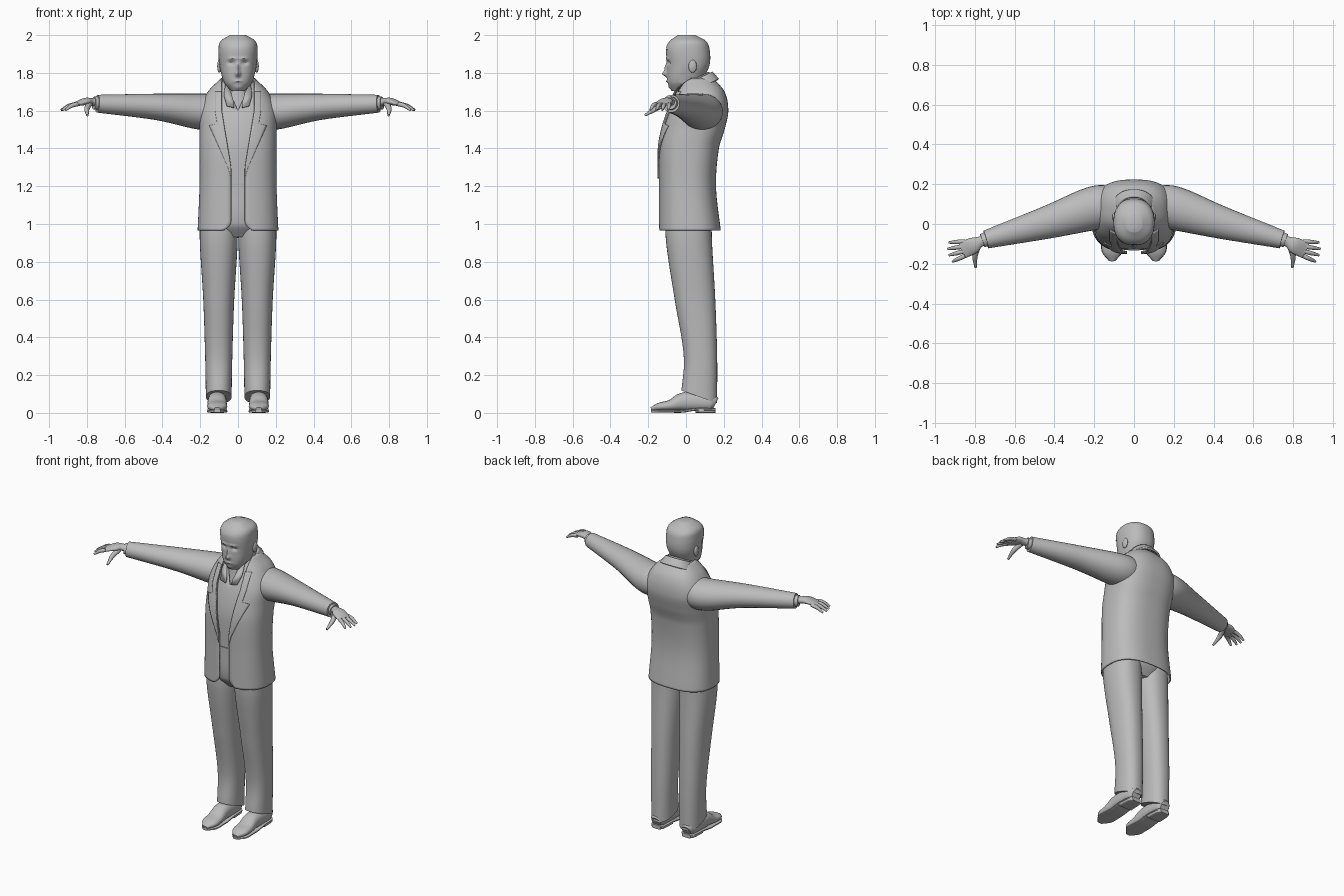
import bpy, bmesh
from math import asin, copysign, cos, pi, radians, sin, exp
from mathutils import Vector

cube = bpy.data.objects.get("Cube")
if cube:
    bpy.data.objects.remove(cube)

grey = bpy.data.materials.new("plain grey")
grey.use_nodes = True
COLOUR = (0.5, 0.5, 0.5, 1)
grey.diffuse_color = COLOUR
grey.node_tree.nodes["Principled BSDF"].inputs["Base Color"].default_value = COLOUR


def slope(keys, index, column):
    before, after = keys[max(index - 1, 0)], keys[min(index + 1, len(keys) - 1)]
    return (after[column] - before[column]) / (after[0] - before[0])


def at(keys, where):
    """Smoothly interpolate the rows of keys by their first value."""
    i = max(j for j in range(len(keys) - 1) if j == 0 or keys[j][0] <= where)
    low, high = keys[i], keys[i + 1]
    span = high[0] - low[0]
    t = (where - low[0]) / span
    ease = t * t * (3 - 2 * t)
    return [low[c] + (high[c] - low[c]) * ease
            + span * t * (1 - t) * ((1 - t) * slope(keys, i, c) - t * slope(keys, i + 1, c))
            for c in range(len(low))]


def spread(start, end, count):
    return [start + (end - start) * i / count for i in range(count + 1)]


def finish(name, bm, thick=0):
    bmesh.ops.remove_doubles(bm, verts=bm.verts, dist=0.0002)
    bmesh.ops.recalc_face_normals(bm, faces=bm.faces)
    mesh = bpy.data.meshes.new(name)
    bm.to_mesh(mesh)
    bm.free()
    mesh.materials.append(grey)
    part = bpy.data.objects.new(name, mesh)
    bpy.context.collection.objects.link(part)
    bpy.ops.object.select_all(action="DESELECT")
    part.select_set(True)
    bpy.context.view_layer.objects.active = part
    bpy.ops.object.shade_smooth_by_angle(angle=radians(40))
    if thick:
        shell = part.modifiers.new("thickness", "SOLIDIFY")
        shell.thickness = thick
        shell.offset = 0


def skin(name, rings, caps=True, warp=None, thick=0, side=1):
    """Join rows of points into a surface."""
    bm = bmesh.new()
    rows = []
    for ring in rings:
        points = [warp(Vector(p)) if warp else Vector(p) for p in ring]
        rows.append([bm.verts.new((p.x * side, p.y, p.z)) for p in points])
    for lower, upper in zip(rows, rows[1:]):
        for i in range(len(lower) - 1):
            bm.faces.new((lower[i], lower[i + 1], upper[i + 1], upper[i]))
    if caps:
        for row in (rows[0], rows[-1]):
            bm.faces.new(row[:-1])
    finish(name, bm, thick)


def oval(angle, power):
    return [copysign(abs(f) ** (2 / power), f) for f in (cos(angle), sin(angle))]


def closed(z):
    return 0


def level(name, keys, gap=closed, centre=0, steps=40, segs=64, power=2.3, **options):
    """Stack level rings; each key is z, half width, front y, back y."""
    rings = []
    for z in spread(keys[0][0], keys[-1][0], steps):
        z, width, front, back = at(keys, z)
        start = asin(min(0.97, gap(z) / width) ** (power / 2))
        ring = []
        for angle in spread(start - pi / 2, 1.5 * pi - start, segs):
            u, v = oval(angle, power)
            ring.append((centre + width * u, (front + back + (back - front) * v) / 2, z))
        rings.append(ring)
    skin(name, rings, **options)


def tube(name, keys, steps=24, segs=28, power=2, **options):
    """Sweep rings along a path; each key is x, y, z, half width, half height."""
    rows = [(i, *key) for i, key in enumerate(keys)]
    path = [at(rows, s)[1:] for s in spread(0, len(keys) - 1, steps)]
    rings = []
    for i, (x, y, z, width, height) in enumerate(path):
        before, after = path[max(i - 1, 0)], path[min(i + 1, steps)]
        along = (Vector(after[:3]) - Vector(before[:3])).normalized()
        across = along.cross(Vector((0, 0, 1))).normalized()
        up = across.cross(along)
        rings.append([Vector((x, y, z)) + across * width * u + up * height * v
                      for u, v in (oval(angle, power) for angle in spread(0, 2 * pi, segs))])
    skin(name, rings, **options)


def ball(name, centre, size):
    bm = bmesh.new()
    bmesh.ops.create_uvsphere(bm, u_segments=20, v_segments=12, radius=1)
    for vert in bm.verts:
        vert.co = Vector(centre) + vert.co * Vector(size)
    finish(name, bm)


# Jacket: open shell with rounded front corners
def opening(z):
    corner = max(0, 1 - (z - 0.965) / 0.05)
    chest = min(1, max(0, (z - 1.3) / 0.3))
    return 0.036 + 0.05 * chest + 0.04 * corner ** 2


JACKET = [(0.965, 0.21, -0.14, 0.18), (1.2, 0.2, -0.14, 0.155), (1.4, 0.2, -0.14, 0.17),
          (1.5, 0.2, -0.125, 0.2), (1.6, 0.2, -0.095, 0.22), (1.7, 0.155, -0.05, 0.2),
          (1.77, 0.085, -0.02, 0.14)]
level("jacket", JACKET, gap=opening, steps=64, power=2.6, caps=False, thick=0.008)


# Shirt inside the jacket, open at the throat
def throat(z):
    return max(0, z - 1.6) * 0.45


SHIRT = [(z, width - 0.02, front + 0.014, back - 0.02) for z, width, front, back in JACKET[1:]]
level("shirt", SHIRT, gap=throat, power=2.6, caps=False, thick=0.004)


# Collars, higher at the back
def tilt(point):
    point.z += (point.y - 0.06) / 2
    return point


def collar_gap(z):
    return 0.06


level("jacket_collar", [(1.71, 0.11, -0.05, 0.17), (1.765, 0.08, -0.02, 0.136)],
      gap=collar_gap, steps=8, caps=False, warp=tilt, thick=0.012)
level("shirt_collar", [(1.7, 0.078, -0.06, 0.13), (1.775, 0.07, -0.035, 0.12)],
      gap=throat, steps=8, caps=False, warp=tilt, thick=0.006)

# Trouser seat, belt and neck
level("trouser_seat", [(0.93, 0.1, -0.07, 0.1), (1, 0.18, -0.12, 0.14), (1.2, 0.18, -0.128, 0.135)])
level("belt", [(1.175, 0.185, -0.133, 0.138), (1.21, 0.185, -0.133, 0.138)], steps=2)
level("neck", [(1.56, 0.08, -0.065, 0.12), (1.7, 0.064, -0.04, 0.1), (1.8, 0.066, -0.03, 0.105)])

# Face features: x, z, spread in x, spread in z, push in y
FACE = [(0, 1.795, 0.013, 0.014, -0.024), (0, 1.825, 0.01, 0.024, -0.014),
        (0, 1.757, 0.022, 0.006, -0.007), (0, 1.722, 0.022, 0.012, -0.006)]
for side in (1, -1):
    FACE.append((side * 0.036, 1.853, 0.017, 0.011, 0.012))
    FACE.append((side * 0.03, 1.876, 0.022, 0.007, -0.006))


def sculpt(point):
    if point.y < 0:
        point.y += sum(push * exp(-((point.x - x) / wide) ** 2 - ((point.z - z) / tall) ** 2)
                       for x, z, wide, tall, push in FACE)
    return point


HEAD = [(1.705, 0.035, -0.075, -0.01), (1.75, 0.074, -0.097, 0.075), (1.84, 0.096, -0.1, 0.12),
        (1.93, 0.1, -0.104, 0.12), (1.97, 0.088, -0.082, 0.1), (2, 0.04, -0.04, 0.045)]
level("head", HEAD, steps=64, segs=110, warp=sculpt)


# Hair: open round the face, closed over the crown
def hairline(z):
    return 0.1 if z < 1.9 else max(0, 1.945 - z) * 2


HAIR = [(z, width + 0.003, front - 0.003, back + 0.004) for z, width, front, back in HEAD[1:]]
level("hair", HAIR, gap=hairline, caps=False)


# Trouser hem drops at the back
def hem(point):
    point.z -= max(0, 1 - (point.z - 0.085) / 0.15) * (point.y - 0.07) * 0.36
    return point


SHOE = [(0.155, 0.03, 0.035), (0.13, 0.045, 0.045), (0.05, 0.05, 0.05), (-0.02, 0.05, 0.048),
        (-0.08, 0.052, 0.03), (-0.14, 0.05, 0.022), (-0.185, 0.015, 0.01)]

for side, word in ((1, "left"), (-1, "right")):
    # Eyes and ears
    ball(word + "_eye", (side * 0.036, -0.071, 1.851), (0.015, 0.014, 0.009))
    ball(word + "_ear", (side * 0.099, 0.035, 1.835), (0.011, 0.022, 0.034))

    # Lapel laid over the jacket front, notched at the chest
    rows = []
    for z in spread(1.24, 1.7, 46):
        z, width, front, back = at(JACKET, z)
        flap = 0.28 * (z - 1.24) if z < 1.53 else 0.035
        rows.append([(x, (front + back - (back - front) * (1 - (x / width) ** 2.6) ** (1 / 2.6)) / 2
                      - 0.008, z) for x in spread(opening(z), opening(z) + flap, 6)])
    skin(word + "_lapel", rows, caps=False, thick=0.007, side=side)

    # Shirt collar point
    skin(word + "_collar_point", [[(0.066, -0.02, 1.745), (0.038, -0.06, 1.7)],
                                  [(0.075, -0.062, 1.68), (0.02, -0.088, 1.64)],
                                  [(0.06, -0.094, 1.625), (0.022, -0.096, 1.615)]],
         caps=False, thick=0.005, side=side)

    # Sleeve and shirt cuff
    tube(word + "_sleeve", [(0.1, 0.085, 1.6, 0.1, 0.09), (0.2, 0.08, 1.595, 0.11, 0.095),
                            (0.43, 0.01, 1.62, 0.083, 0.07), (0.745, -0.078, 1.637, 0.046, 0.047)],
         steps=32, side=side)
    tube(word + "_shirt_cuff", [(0.73, -0.072, 1.638, 0.036, 0.036),
                                (0.763, -0.084, 1.64, 0.035, 0.034)], steps=2, side=side)

    # Hand with four fanned fingers and a thumb
    tube(word + "_palm", [(0.73, -0.072, 1.643, 0.028, 0.026), (0.775, -0.09, 1.647, 0.027, 0.02),
                          (0.81, -0.108, 1.648, 0.041, 0.019), (0.865, -0.134, 1.632, 0.042, 0.01)],
         side=side)
    for i, finger in enumerate(("little", "ring", "middle", "index")):
        root = Vector((0.85, -0.088 - 0.024 * i, 1.635))
        tip = Vector((0.937 - 0.006 * (i - 1) ** 2, root.y - 0.005 - 0.008 * i, 1.603))
        knuckle = (root + tip) / 2 + Vector((0, 0, 0.007))
        tube(f"{word}_{finger}_finger", [(*root, 0.011, 0.012), (*knuckle, 0.011, 0.011),
                                         (*tip, 0.006, 0.006)], steps=8, segs=12, side=side)
    tube(word + "_thumb", [(0.785, -0.11, 1.638, 0.016, 0.015), (0.8, -0.16, 1.61, 0.014, 0.014),
                           (0.797, -0.218, 1.575, 0.006, 0.006)], steps=10, segs=12, side=side)

    # Trouser leg
    level(word + "_trouser_leg", [(0.085, 0.068, -0.024, 0.165), (0.3, 0.072, -0.012, 0.165),
                                  (0.6, 0.082, -0.06, 0.155), (0.9, 0.1, -0.105, 0.138),
                                  (1.05, 0.1, -0.11, 0.135)],
          centre=0.102, segs=40, warp=hem, side=side)

    # Shoe upper, sole and heel
    tube(word + "_shoe", [(0.11, y, height + 0.01, width, height) for y, width, height in SHOE],
         power=2.3, side=side)
    tube(word + "_sole", [(0.11, y, 0.018 if y > 0 else 0.008, width + 0.002, 0.007)
                          for y, width, height in SHOE], power=4, side=side)
    tube(word + "_heel", [(0.11, y, 0.011, width, 0.011) for y, width, height in SHOE[:3]],
         steps=8, power=4, side=side)
